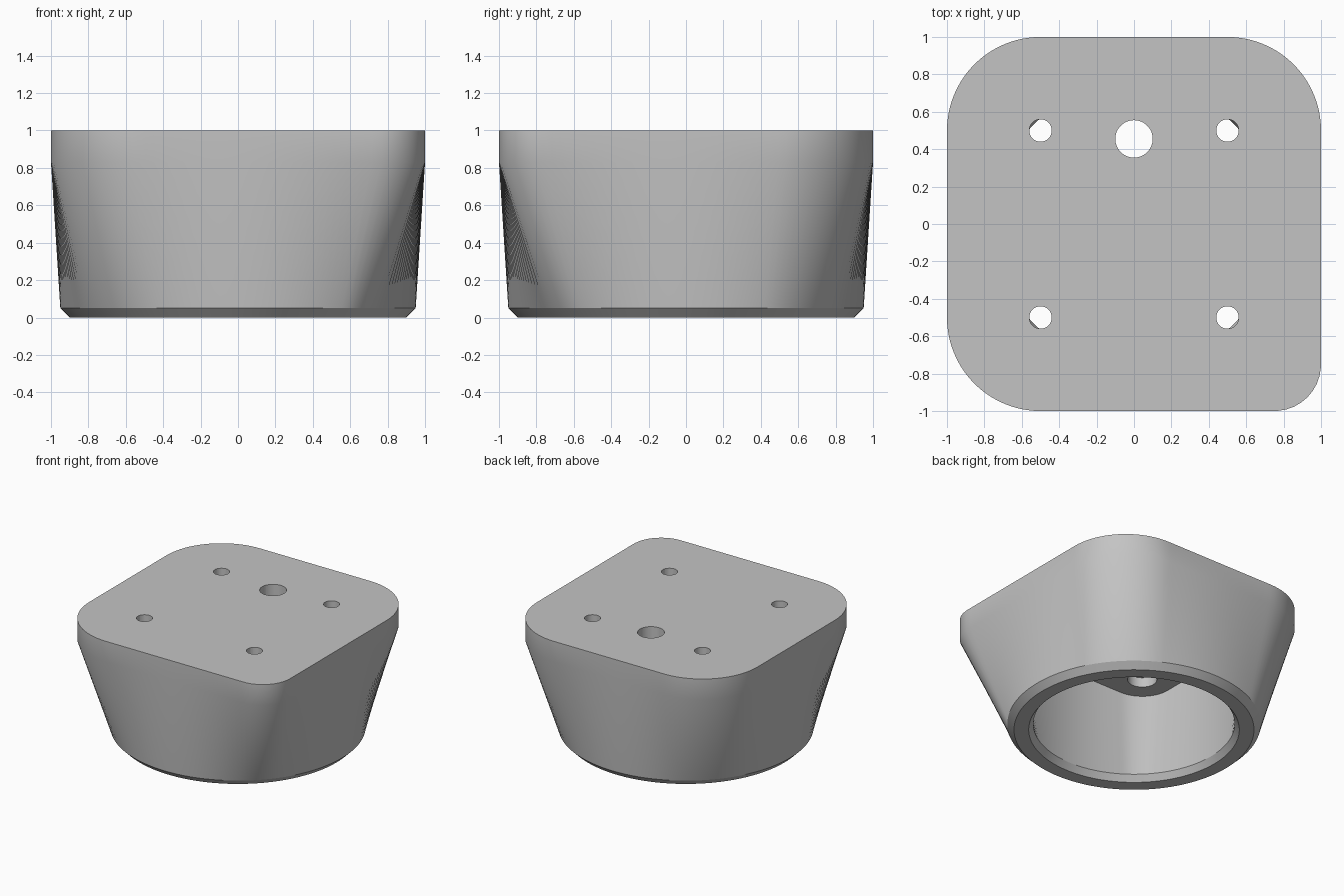
import bpy, bmesh, math

cube = bpy.data.objects.get("Cube")
if cube:
    bpy.data.objects.remove(cube, do_unlink=True)

SIDES = 192

grey = bpy.data.materials.new("light_grey")
grey.use_nodes = True
tone = (0.55, 0.55, 0.55, 1)
grey.diffuse_color = tone
grey.node_tree.nodes["Principled BSDF"].inputs["Base Color"].default_value = tone


def circle(radius):
    return lambda angle: radius


def rounded_square(half, corner, front_left_corner):
    """Polar radius of a rounded square with one different corner."""
    def radius(angle):
        c, s = math.cos(angle), math.sin(angle)
        r = front_left_corner if c > 0 and s < 0 else corner
        c, s = abs(c), abs(s)
        reach = half / max(c, s)
        k = half - r
        if min(c, s) * reach > k:
            b = k * (c + s)
            reach = b + math.sqrt(b * b - 2 * k * k + r * r)
        return reach
    return radius


def make_object(name, bm):
    bmesh.ops.recalc_face_normals(bm, faces=bm.faces)
    mesh = bpy.data.meshes.new(name)
    bm.to_mesh(mesh)
    bm.free()
    mesh.materials.append(grey)
    obj = bpy.data.objects.new(name, mesh)
    bpy.context.collection.objects.link(obj)
    return obj


# Hollow body: outer skin from the top down, then cavity from the rim up
outer = rounded_square(1, 0.5, 0.25)
inner = rounded_square(0.75, 0.25, 0.25)
sections = [(outer, 1, True), (outer, 0.83, False),
            (circle(0.95), 0.05, True), (circle(0.9), 0, True),
            (circle(0.79), 0, True), (circle(0.755), 0.05, True),
            (inner, 0.84, True)]
bm = bmesh.new()
rings = []
for shape, z, sharp in sections:
    ring = []
    for i in range(SIDES):
        a = math.tau * i / SIDES
        ring.append(bm.verts.new((shape(a) * math.cos(a), shape(a) * math.sin(a), z)))
    rings.append(ring)
for low, high in zip(rings, rings[1:]):
    for i in range(SIDES):
        j = (i + 1) % SIDES
        bm.faces.new((low[i], low[j], high[j], high[i]))
bm.faces.new(rings[0])
bm.faces.new(rings[-1])
for ring, (shape, z, sharp) in zip(rings, sections):
    for i in range(SIDES):
        bm.edges.get((ring[i - 1], ring[i])).smooth = not sharp
body = make_object("foot_body", bm)


def drill(x, y, radius, bottom, top):
    """Cut a round vertical hole through the body."""
    hole = bmesh.new()
    bmesh.ops.create_cone(hole, cap_ends=True, segments=48, radius1=radius,
                          radius2=radius, depth=top - bottom)
    bmesh.ops.translate(hole, verts=hole.verts, vec=(x, y, (top + bottom) / 2))
    cutter = make_object("hole_cutter", hole)
    cutter.hide_render = True
    mod = body.modifiers.new("hole", "BOOLEAN")
    mod.operation = "DIFFERENCE"
    mod.solver = "EXACT"
    mod.object = cutter
    bpy.context.view_layer.objects.active = body
    bpy.ops.object.modifier_apply(modifier=mod.name)
    bpy.data.objects.remove(cutter, do_unlink=True)


# Screw holes with head recesses below, and the cable hole
for x in (-0.5, 0.5):
    for y in (-0.5, 0.5):
        drill(x, y, 0.06, 0.8, 1.1)
        drill(x, y, 0.11, 0.8, 0.92)
drill(0, 0.455, 0.1, 0.7, 1.1)

# Smooth walls with crisp rims
bpy.ops.object.select_all(action="DESELECT")
body.select_set(True)
bpy.context.view_layer.objects.active = body
bpy.ops.object.shade_smooth_by_angle(angle=math.radians(30))
